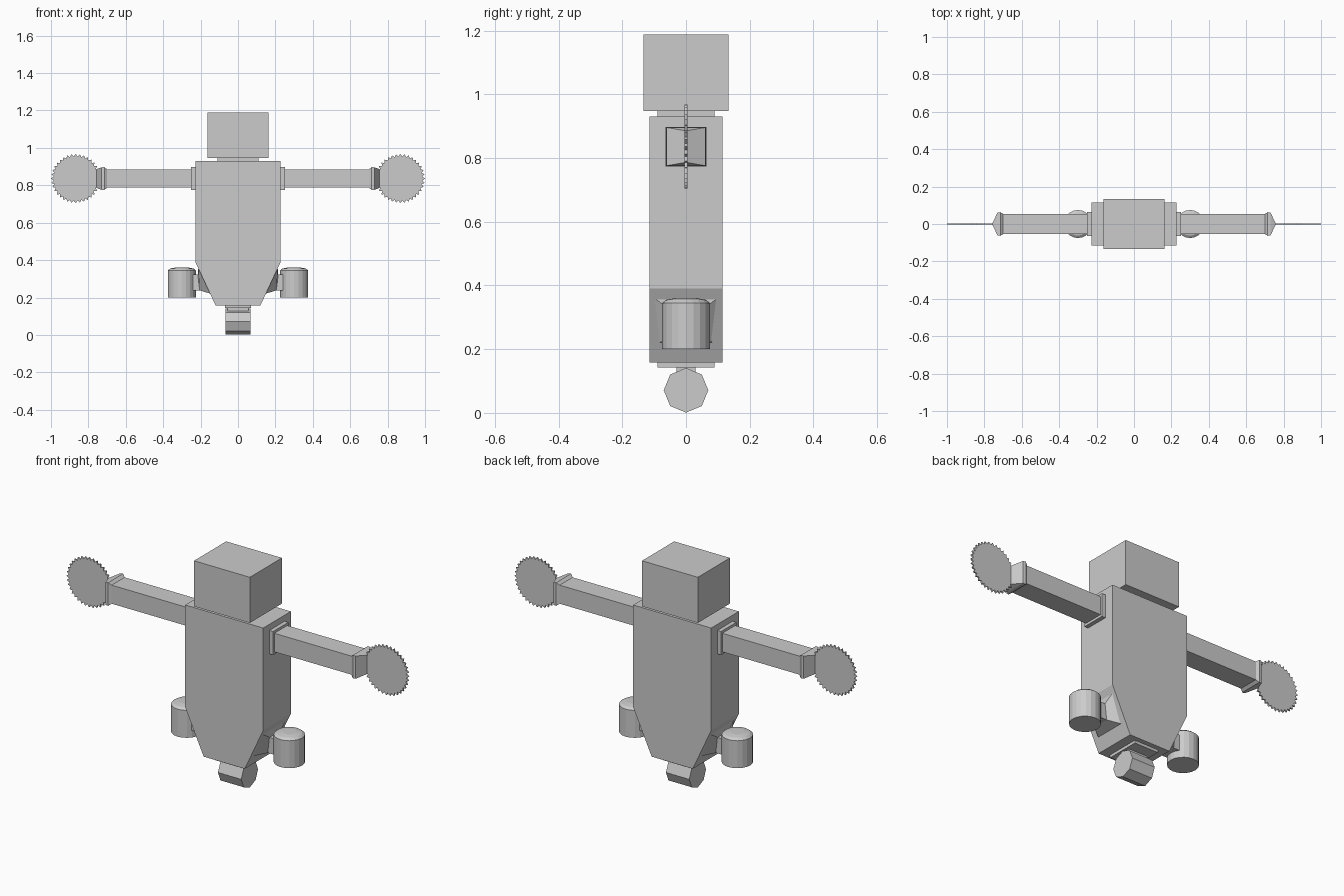
import bpy, bmesh, math

if "Cube" in bpy.data.objects:
    bpy.data.objects.remove(bpy.data.objects["Cube"])

mat = bpy.data.materials.new("light grey")
mat.diffuse_color = (0.6, 0.6, 0.6, 1)
mat.use_nodes = True
mat.node_tree.nodes["Principled BSDF"].inputs["Base Color"].default_value = mat.diffuse_color


def finish(name, bm):
    bmesh.ops.recalc_face_normals(bm, faces=bm.faces[:])
    me = bpy.data.meshes.new(name)
    bm.to_mesh(me)
    bm.free()
    ob = bpy.data.objects.new(name, me)
    me.materials.append(mat)
    bpy.context.collection.objects.link(ob)
    return ob


def loft(name, rings):
    """Skin a list of equal-length point rings and cap both ends."""
    bm = bmesh.new()
    vs = [[bm.verts.new(p) for p in r] for r in rings]
    n = len(rings[0])
    for a, b in zip(vs, vs[1:]):
        for i in range(n):
            j = (i + 1) % n
            bm.faces.new((a[i], a[j], b[j], b[i]))
    bm.faces.new(vs[0][::-1])
    bm.faces.new(vs[-1])
    return finish(name, bm)


def box(name, x0, x1, hy, z0, z1):
    return loft(name, [[(x0, -hy, z), (x1, -hy, z), (x1, hy, z), (x0, hy, z)]
                       for z in (z0, z1)])


def rect_x(x, hy, zc, hz):
    """Rectangle facing along x."""
    return [(x, -hy, zc - hz), (x, hy, zc - hz), (x, hy, zc + hz), (x, -hy, zc + hz)]


# head, neck, torso with tapered bottom
box("head", -0.163, 0.163, 0.134, 0.947, 1.188)
box("neck", -0.11, 0.11, 0.09, 0.925, 0.95)
prof = [(-0.12, 0.158), (0.12, 0.158), (0.228, 0.39), (0.228, 0.93),
        (-0.228, 0.93), (-0.228, 0.39)]
loft("torso", [[(x, y, z) for x, z in prof] for y in (-0.115, 0.115)])

# wheel mount and octagonal wheel
box("wheel_mount", -0.07, 0.07, 0.09, 0.143, 0.16)
box("wheel_bracket", -0.055, 0.055, 0.03, 0.12, 0.15)
loft("wheel", [[(x, 0.07 * math.sin(k * math.pi / 4), 0.071 + 0.07 * math.cos(k * math.pi / 4))
                for k in range(8)] for x in (-0.068, 0.068)])

ARM_Z = 0.836
TEETH = 36
for side, s in (("right", 1), ("left", -1)):
    # shoulder plate and arm with flared, wedge-shaped wrist
    loft(side + "_shoulder", [rect_x(s * x, 0.064, ARM_Z, 0.062) for x in (0.22, 0.25)])
    loft(side + "_arm", [rect_x(s * x, hy, ARM_Z, hz) for x, hy, hz in
                         ((0.24, 0.054, 0.049), (0.70, 0.054, 0.049), (0.715, 0.063, 0.061),
                          (0.73, 0.061, 0.060), (0.757, 0.004, 0.050))])

    # circular saw blade
    def tooth(k):
        r = 0.132 if k % 2 == 0 else 0.118
        a = math.pi * k / TEETH
        return s * (0.868 + r * math.cos(a)), ARM_Z + r * math.sin(a)
    pts = [tooth(k) for k in range(2 * TEETH)]
    loft(side + "_saw_blade", [[(x, y, z) for x, z in pts] for y in (-0.004, 0.004)])

    # flared bracket joining thruster to the sloped hull
    def bracket(xt, ht, zt, xb, hb, zb):
        return [(s * xb, -hb, zb), (s * xb, hb, zb), (s * xt, ht, zt), (s * xt, -ht, zt)]
    loft(side + "_thruster_bracket", [bracket(0.212, 0.1, 0.36, 0.146, 0.085, 0.22),
                                      bracket(0.215, 0.045, 0.322, 0.205, 0.045, 0.238),
                                      bracket(0.25, 0.045, 0.322, 0.25, 0.045, 0.238)])

    # thruster drum with shallow dome
    rings = [[(s * 0.3 + r * math.cos(math.tau * k / 20), r * math.sin(math.tau * k / 20), z)
              for k in range(20)]
             for r, z in ((0.075, 0.2), (0.075, 0.345), (0.062, 0.355), (0.035, 0.36))]
    ob = loft(side + "_thruster", rings)
